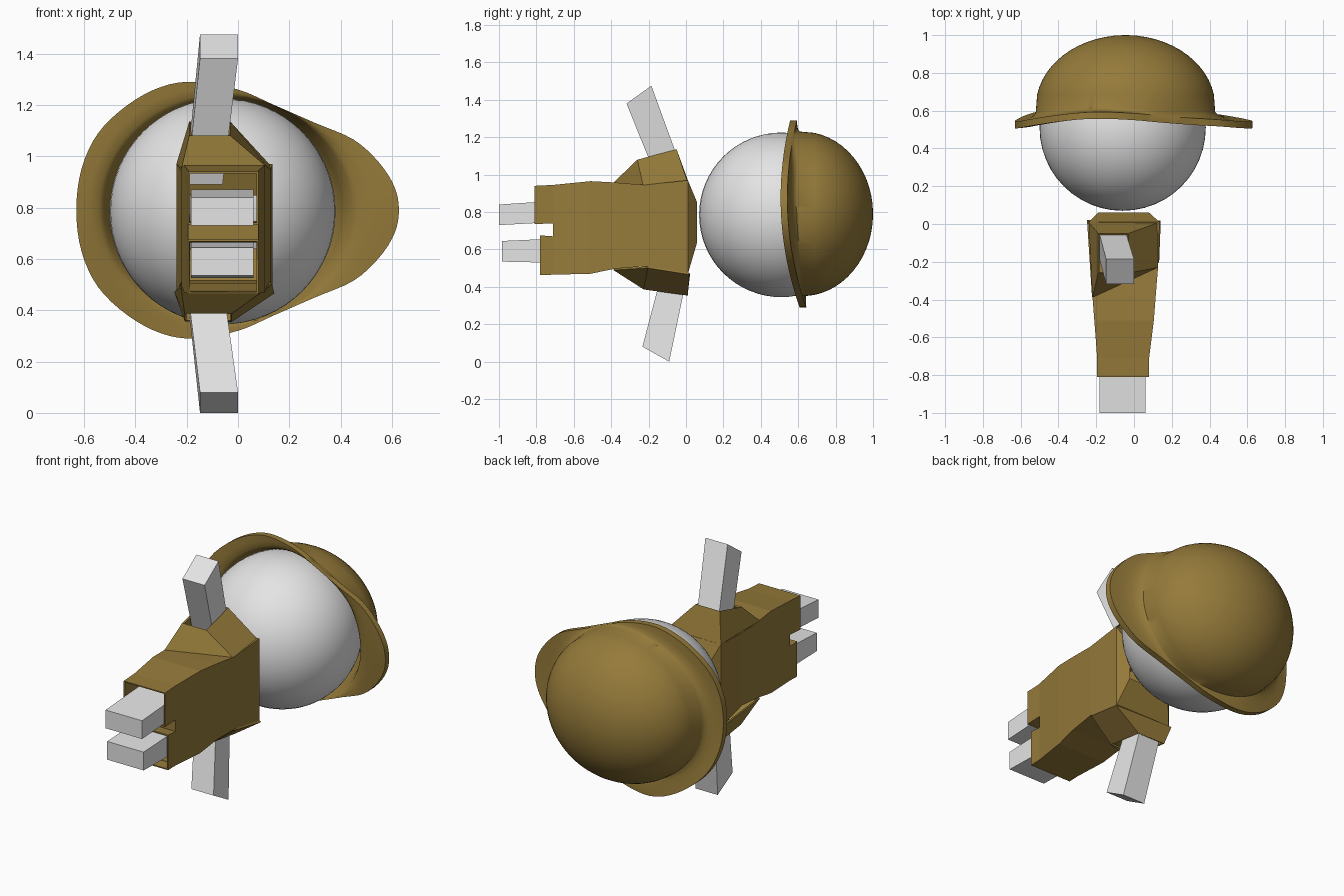
import bpy, bmesh, math
from mathutils import Vector

if "Cube" in bpy.data.objects:
    bpy.data.objects.remove(bpy.data.objects["Cube"])


def material(name, rgb):
    m = bpy.data.materials.new(name)
    m.diffuse_color = (*rgb, 1)
    m.use_nodes = True
    m.node_tree.nodes["Principled BSDF"].inputs["Base Color"].default_value = m.diffuse_color
    return m


BROWN = material("khaki brown", (0.30, 0.195, 0.042))
WHITE = material("pale grey", (0.78, 0.78, 0.78))


def make(name, bm, mat, smooth=None, wall=0):
    bmesh.ops.recalc_face_normals(bm, faces=bm.faces)
    me = bpy.data.meshes.new(name)
    bm.to_mesh(me)
    bm.free()
    me.materials.append(mat)
    if smooth:
        me.shade_smooth()
        me.set_sharp_from_angle(angle=math.radians(smooth))
    ob = bpy.data.objects.new(name, me)
    bpy.context.collection.objects.link(ob)
    if wall:
        mod = ob.modifiers.new("wall", "SOLIDIFY")
        mod.thickness = wall
        mod.offset = -1
    return ob


def loft(name, rings, mat, caps=False, smooth=None, wall=0):
    bm = bmesh.new()
    vs = [[bm.verts.new(p) for p in r] for r in rings]
    n = len(rings[0])
    for a, b in zip(vs, vs[1:]):
        for i in range(n):
            j = (i + 1) % n
            bm.faces.new((a[i], a[j], b[j], b[i]))
    if caps:
        bm.faces.new(vs[0])
        bm.faces.new(vs[-1])
    return make(name, bm, mat, smooth, wall)


def rect(y, x0, x1, z0, z1):
    return [(x0, y, z0), (x1, y, z0), (x1, y, z1), (x0, y, z1)]


# Head
bm = bmesh.new()
bmesh.ops.create_uvsphere(bm, u_segments=48, v_segments=32, radius=0.44)
bmesh.ops.translate(bm, verts=bm.verts, vec=(-0.06, 0.51, 0.785))
make("head", bm, WHITE, 60)

# Hat: brim outline (x, z offset), mirrored and smoothed
half = [(-.63, 0), (-.61, .16), (-.545, .3), (-.43, .41), (-.3, .48), (-.17, .5),
        (0, .47), (.14, .41), (.3, .34), (.45, .275), (.55, .185), (.61, .09), (.627, 0)]
ctrl = [Vector(p) for p in half + [(x, -z) for x, z in half[-2:0:-1]]]
outline = []
for i in range(len(ctrl)):
    p0, p1, p2, p3 = (ctrl[(i + k) % len(ctrl)] for k in (-1, 0, 1, 2))
    for k in range(4):
        t = k / 4
        outline.append(0.5 * (2 * p1 + (p2 - p0) * t + (2 * p0 - 5 * p1 + 4 * p2 - p3) * t * t
                              + (3 * p1 - p0 - 3 * p2 + p3) * t ** 3))
CX, CZ, RX, RZ = -0.045, 0.79, 0.475, 0.44


def hat_ring(func):
    ring = []
    for p in outline:
        a = math.atan2(p.y / RZ, (p.x - CX) / RX)
        base = Vector((CX + RX * math.cos(a), RZ * math.sin(a)))
        s = p.y / 0.5
        edge = 0.526 + 0.074 * s * s - 0.025 * s
        q, y = func(p, base, edge)
        ring.append((q.x, y, CZ + q.y))
    return ring


def brim(frac, rise, dy):
    # between brim edge (0) and dome foot (1)
    return hat_ring(lambda p, b, e: (p.lerp(b, frac),
                                     e + dy + rise * (e * .5 + .325 - e - .018)))


def dome(scale, y):
    c = Vector((CX, 0))
    return hat_ring(lambda p, b, e: (c + (b - c) * scale, y))


rings = [dome(.75, .78), dome(.9, .68), dome(.95, .62),
         brim(.97, .75, -.015), brim(.8, .4, -.018), brim(.45, .12, -.018), brim(0, 0, -.018),
         brim(0, 0, .018), brim(.45, .12, .018), brim(.75, .4, .018), brim(.92, .75, .018),
         brim(1, 1.1, .018)]
for k in range(1, 15):
    f = math.radians(4 + 86 * k / 14.2)
    rings.append(dome(math.cos(f), .62 + .38 * math.sin(f)))
loft("hat", rings, BROWN, caps=True, smooth=40)

# Jacket body: open tube from crotch to neck
loft("jacket_body", [rect(*s) for s in (
    (-.71, -.195, .08, .465, .945), (-.51, -.21, .105, .47, .965),
    (-.38, -.22, .115, .497, .958), (-.22, -.22, .128, .51, .945),
    (.01, -.24, .135, .47, .97), (.06, -.19, .08, .64, .85))], BROWN, wall=.012)

# Trouser ends, crotch and legs
loft("trouser_upper", [rect(-.81, -.195, .08, .735, .94), rect(-.71, -.195, .08, .74, .945)],
     BROWN, wall=.01)
loft("trouser_lower", [rect(-.78, -.195, .08, .463, .675), rect(-.71, -.195, .08, .465, .67)],
     BROWN, wall=.01)
loft("crotch", [rect(-.71, -.195, .08, .67, .74), rect(-.69, -.195, .08, .67, .74)],
     BROWN, caps=True)
loft("leg_upper", [rect(-1, -.183, .06, .73, .84), rect(-.55, -.183, .06, .755, .87)],
     WHITE, caps=True)
loft("leg_lower", [rect(-.985, -.183, .06, .535, .645), rect(-.55, -.183, .06, .525, .665)],
     WHITE, caps=True)

# Sleeves: shoulder outline to cuff
loft("sleeve_upper", [
    [(-.22, -.39, .955), (.127, -.23, .945), (.135, .01, .955), (-.24, .01, .97)],
    [(-.19, -.26, 1.08), (-.03, -.26, 1.08), (-.03, -.05, 1.135), (-.19, -.05, 1.135)]],
    BROWN, wall=.012)
loft("sleeve_lower", [
    [(-.22, -.38, .498), (.127, -.2, .51), (.135, .015, .475), (-.24, .015, .475)],
    [(-.2, -.22, .395), (-.03, -.22, .395), (-.03, 0, .36), (-.2, 0, .36)]],
    BROWN, wall=.012)


# Arms: slanted boxes given by (y, z) corner pairs at shoulder and hand
def arm(name, shoulder, hand):
    def quad(pair, x0, x1):
        (ya, za), (yb, zb) = pair
        return [(x0, ya, za), (x1, ya, za), (x1, yb, zb), (x0, yb, zb)]
    loft(name, [quad(shoulder, -.2, -.06), quad(hand, -.148, 0)], WHITE, caps=True)


arm("arm_upper", ((-.12, .89), (.01, .94)), ((-.318, 1.38), (-.185, 1.475)))
arm("arm_lower", ((-.12, .51), (.01, .48)), ((-.233, .08), (-.09, 0)))
